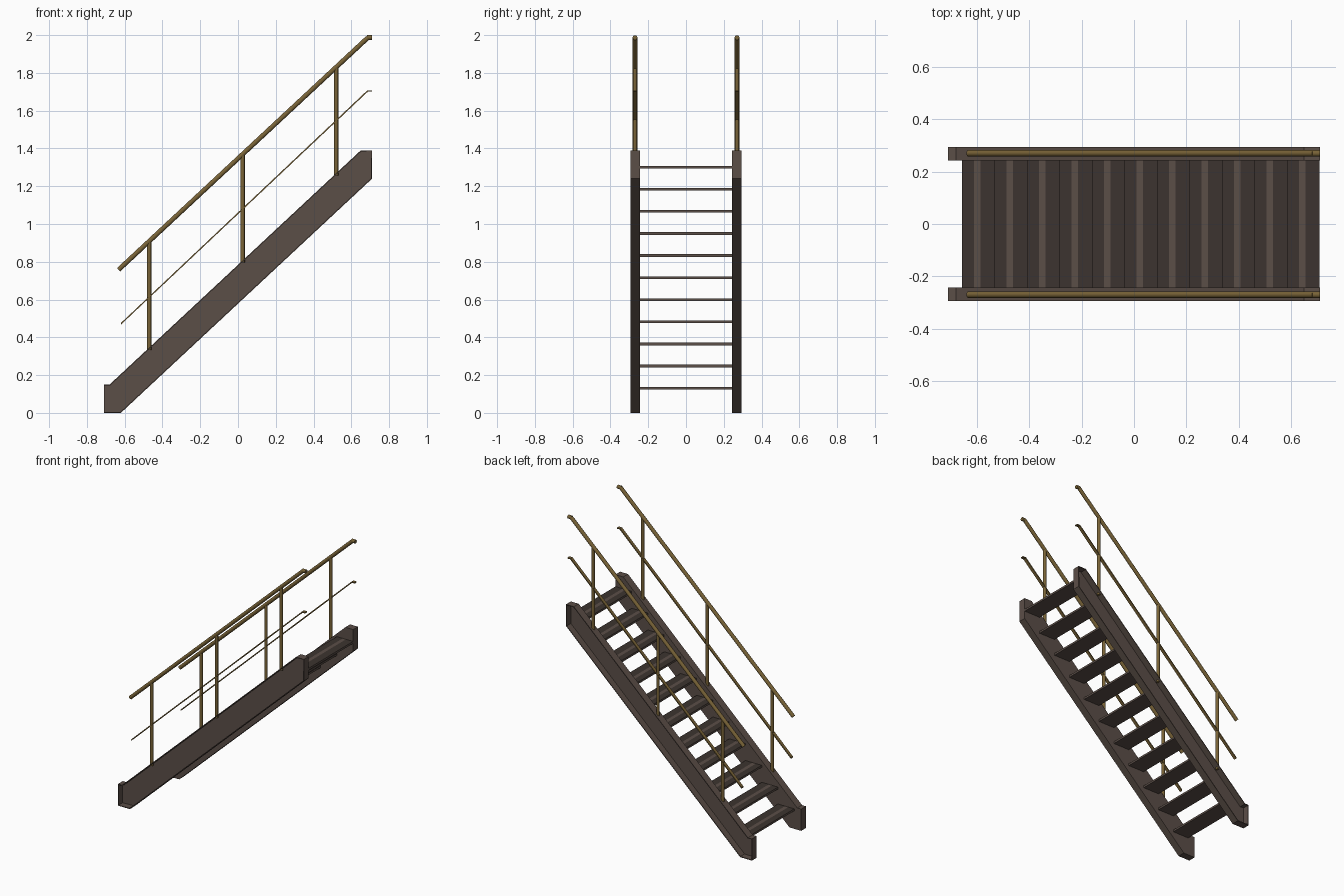
import bpy, bmesh, math
from mathutils import Vector

if "Cube" in bpy.data.objects:
    bpy.data.objects.remove(bpy.data.objects["Cube"])


def material(name, rgb):
    m = bpy.data.materials.new(name)
    m.diffuse_color = (*rgb, 1)
    m.use_nodes = True
    m.node_tree.nodes["Principled BSDF"].inputs["Base Color"].default_value = m.diffuse_color
    return m


BROWN = material("brown_steel", (0.105, 0.077, 0.064))
DARK = material("dark_tread", (0.045, 0.034, 0.029))
BRASS = material("brass_paint", (0.19, 0.125, 0.038))


def finish(bm, name, *mats):
    bmesh.ops.recalc_face_normals(bm, faces=bm.faces[:])
    me = bpy.data.meshes.new(name)
    bm.to_mesh(me)
    bm.free()
    ob = bpy.data.objects.new(name, me)
    bpy.context.collection.objects.link(ob)
    for m in mats:
        me.materials.append(m)
    return ob


def prism(bm, profile, y0, y1):
    """Extrude an xz outline along y; returns the cap at y1."""
    face = bm.faces.new([bm.verts.new((x, y0, z)) for x, z in profile])
    ext = bmesh.ops.extrude_face_region(bm, geom=[face], use_keep_orig=True)
    for v in [g for g in ext["geom"] if isinstance(g, bmesh.types.BMVert)]:
        v.co.y = y1
    return [g for g in ext["geom"] if isinstance(g, bmesh.types.BMFace)][0]


def rod(bm, a, b, r, n=16):
    a, b = Vector(a), Vector(b)
    rot = (b - a).to_track_quat('Z', 'Y').to_matrix().to_4x4()
    rot.translation = (a + b) / 2
    res = bmesh.ops.create_cone(bm, cap_ends=True, segments=n, radius1=r,
                                radius2=r, depth=(b - a).length, matrix=rot)
    for f in {f for v in res["verts"] for f in v.link_faces}:
        f.smooth = len(f.verts) == 4


STRINGER = [(-0.71, 0), (-0.62, 0), (0.71, 1.24), (0.71, 1.39),
            (0.65, 1.39), (-0.68, 0.15), (-0.71, 0.15)]
RAIL_Y = 0.27

for side, s in (("left", 1), ("right", -1)):
    # Stringer: channel open to the outside, with closed ends
    bm = bmesh.new()
    outer = prism(bm, STRINGER, s * 0.243, s * 0.295)
    bmesh.ops.recalc_face_normals(bm, faces=bm.faces[:])
    bmesh.ops.inset_region(bm, faces=[outer], thickness=0.006)
    ext = bmesh.ops.extrude_face_region(bm, geom=[outer])
    for v in [g for g in ext["geom"] if isinstance(g, bmesh.types.BMVert)]:
        v.co.y = s * 0.250
    if outer.is_valid:
        bmesh.ops.delete(bm, geom=[outer], context='FACES_ONLY')
    finish(bm, side + "_stringer", BROWN)

    # Round handrail with a short level end
    y = s * RAIL_Y
    bm = bmesh.new()
    knee = (0.688, y, 1.987)
    rod(bm, (-0.632, y, 0.758), knee, 0.0125)
    rod(bm, (0.682, y, 1.987), (0.71, y, 1.987), 0.0125)
    finish(bm, side + "_handrail", BRASS)

    # Flat bar middle rail
    bm = bmesh.new()
    prism(bm, [(-0.62, 0.467), (0.688, 1.701), (0.71, 1.701),
               (0.71, 1.708), (0.685, 1.708), (-0.62, 0.476)],
          y - 0.011, y + 0.011)
    finish(bm, side + "_middle_rail", BRASS)

    # Posts
    for i, x in enumerate((-0.47, 0.025, 0.52)):
        bm = bmesh.new()
        foot = 0.15 + (x + 0.68) * 0.932
        top = 0.758 + (x + 0.632) * 0.931
        rod(bm, (x, y, foot - 0.012), (x, y, top), 0.011)
        finish(bm, f"{side}_post_{i + 1}", BRASS)

# Treads: thin plates, dark on top with a lighter strip
for i in range(11):
    x0 = -0.657 + i * 0.1242
    x1 = min(x0 + 0.1245, 0.71)
    z = 0.131 + i * 0.117
    bm = bmesh.new()
    prism(bm, [(x0, z - 0.007), (x1, z - 0.007), (x1, z + 0.007),
               (x0 + 0.07, z + 0.007), (x0 + 0.045, z + 0.007),
               (x0, z + 0.007)], -0.246, 0.246)
    # split the top into strips so the grip strip keeps the steel colour
    for cut in (0.045, 0.07):
        bmesh.ops.bisect_plane(bm, geom=bm.verts[:] + bm.edges[:] + bm.faces[:],
                               plane_co=(x0 + cut, 0, 0), plane_no=(1, 0, 0))
    bmesh.ops.recalc_face_normals(bm, faces=bm.faces[:])
    for f in bm.faces:
        cx = f.calc_center_median().x - x0
        if f.normal.z > 0.9 and not 0.045 < cx < 0.07:
            f.material_index = 1
    finish(bm, f"tread_{i + 1}", BROWN, DARK)
